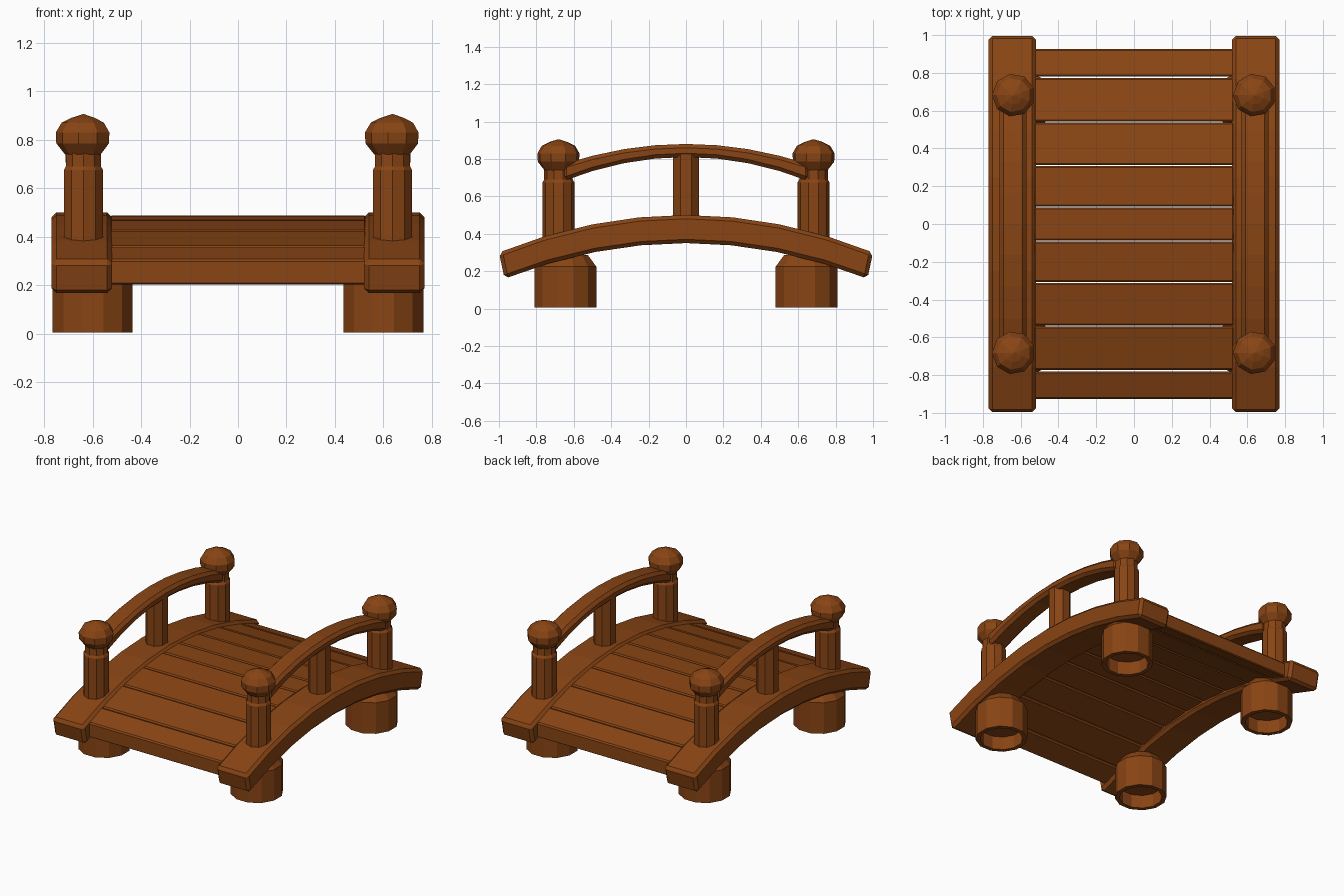
import bpy, bmesh, math

if "Cube" in bpy.data.objects:
    bpy.data.objects.remove(bpy.data.objects["Cube"])

wood = bpy.data.materials.new("warm brown wood")
wood.diffuse_color = (0.25, 0.059, 0.007, 1)
wood.use_nodes = True
wood.node_tree.nodes["Principled BSDF"].inputs["Base Color"].default_value = wood.diffuse_color


def finish(name, verts, faces, bevel=0):
    mesh = bpy.data.meshes.new(name)
    mesh.from_pydata(verts, [], faces)
    bm = bmesh.new()
    bm.from_mesh(mesh)
    bmesh.ops.recalc_face_normals(bm, faces=bm.faces)
    bm.to_mesh(mesh)
    bm.free()
    mesh.materials.append(wood)
    ob = bpy.data.objects.new(name, mesh)
    bpy.context.collection.objects.link(ob)
    if bevel:
        mod = ob.modifiers.new("soft edges", 'BEVEL')
        mod.width = bevel
        mod.segments = 1
        mod.limit_method = 'ANGLE'
        mod.angle_limit = math.radians(40)
    return ob


def arch(name, x0, x1, top, bottom, bevel):
    """Strip along y: rectangular section between the top and bottom (y, z) paths."""
    verts, faces = [], []
    for (yt, zt), (yb, zb) in zip(top, bottom):
        verts += [(x0, yb, zb), (x1, yb, zb), (x1, yt, zt), (x0, yt, zt)]
    n = len(top)
    for i in range(n - 1):
        for k in range(4):
            a, b = i * 4 + k, i * 4 + (k + 1) % 4
            faces.append((a, b, b + 4, a + 4))
    faces += [(0, 1, 2, 3), tuple(range(4 * n - 4, 4 * n))]
    return finish(name, verts, faces, bevel)


def lathe(name, cx, cy, profile, sides, turn=0.5):
    """Low-poly turned part from (radius, z) rings, closed at both ends."""
    verts, faces = [], []
    for r, z in profile:
        for k in range(sides):
            a = 2 * math.pi * (k + turn) / sides
            verts.append((cx + r * math.cos(a), cy + r * math.sin(a), z))
    n = len(profile)
    for i in range(n - 1):
        for k in range(sides):
            a, b = i * sides + k, i * sides + (k + 1) % sides
            faces.append((a, b, b + sides, a + sides))
    faces += [tuple(range(sides)), tuple(range((n - 1) * sides, n * sides))]
    return finish(name, verts, faces)


# Deck planks following the arch
def deck_z(y):
    return 0.488 - 0.213 * y * y


joints = [-0.93, -0.777, -0.54, -0.31, -0.09, 0.09, 0.31, 0.54, 0.777, 0.93]
for i, (a, b) in enumerate(zip(joints, joints[1:])):
    a, b = a + 0.003, b - 0.003
    arch(f"deck_plank_{i + 1}", -0.53, 0.53,
         [(a, deck_z(a)), (b, deck_z(b))],
         [(a, deck_z(a) - 0.105), (b, deck_z(b) - 0.105)], 0.008)

steps = [-1, -0.76, -0.5, -0.25, 0, 0.25, 0.5, 0.76, 1]
for sx, side in ((-1, "left"), (1, "right")):
    # Side beams
    arch(f"{side}_beam", sx * 0.52, sx * 0.77,
         [(y, 0.5 - 0.2 * y * y) for y in steps],
         [(y * 0.97, 0.35 - 0.19 * y * y) for y in steps], 0.02)

    # Handrail and its middle baluster
    arch(f"{side}_handrail", sx * 0.57, sx * 0.712,
         [(y * 0.66, 0.88 - 0.11 * y * y) for y in steps],
         [(y * 0.66, 0.81 - 0.13 * y * y) for y in steps], 0.02)
    lathe(f"{side}_baluster", sx * 0.641, 0, [(0.074, 0.44), (0.074, 0.83)], 8)

    for sy, end in ((-1, "front"), (1, "back")):
        # Corner post with neck and faceted knob
        px, py = sx * 0.638, sy * 0.682
        lathe(f"{side}_{end}_post", px, py,
              [(0.085, 0.33), (0.085, 0.675), (0.076, 0.69), (0.076, 0.77)], 10)
        lathe(f"{side}_{end}_knob", px, py,
              [(0.075, 0.738), (0.112, 0.785), (0.114, 0.83),
               (0.09, 0.87), (0.05, 0.89), (0.004, 0.905)], 9)
        # Hollow round foot
        lathe(f"{side}_{end}_foot", sx * 0.6, sy * 0.645,
              [(0.142, 0.10), (0.142, 0.005), (0.171, 0.005),
               (0.171, 0.225), (0.125, 0.285)], 12)
